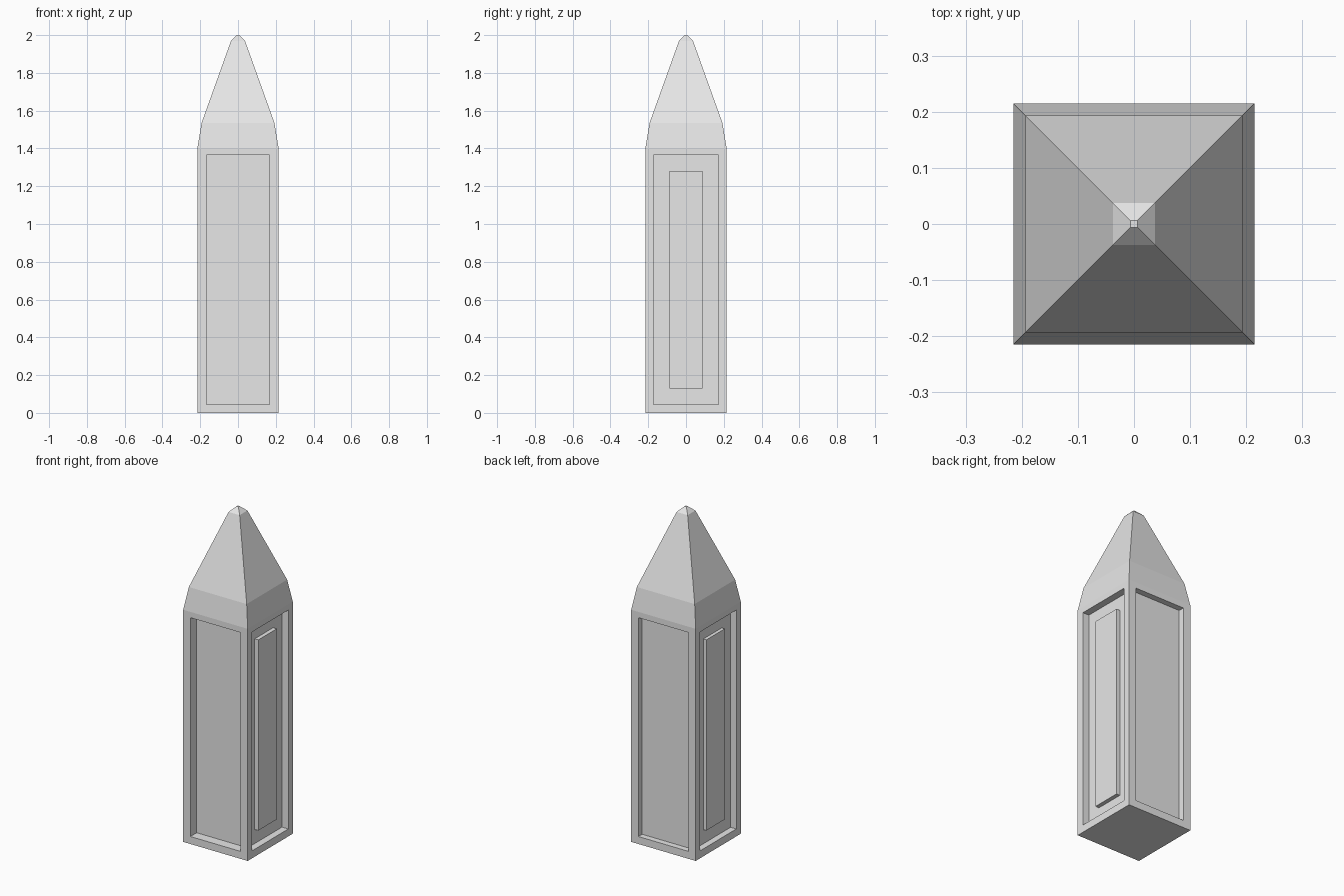
import bpy, bmesh
from mathutils import Vector

cube = bpy.data.objects.get("Cube")
if cube:
    bpy.data.objects.remove(cube, do_unlink=True)

stone = bpy.data.materials.new("grey_stone")
stone.use_nodes = True
grey = (0.8, 0.8, 0.8, 1.0)
stone.diffuse_color = grey
stone.node_tree.nodes["Principled BSDF"].inputs["Base Color"].default_value = grey

bm = bmesh.new()
HALF = 0.215


def ring(half, z):
    return [bm.verts.new((sx * half, sy * half, z))
            for sx, sy in ((-1, -1), (1, -1), (1, 1), (-1, 1))]


# Shaft, shoulder, spire and cap as stacked square sections
profile = [(HALF, 0), (HALF, 1.4), (0.193, 1.535), (0.037, 1.97), (0.006, 2.0)]
rings = [ring(h, z) for h, z in profile]
bm.faces.new(rings[0][::-1])
bm.faces.new(rings[-1])
shaft = []
for level, (low, high) in enumerate(zip(rings, rings[1:])):
    for i in range(4):
        j = (i + 1) % 4
        face = bm.faces.new((low[i], low[j], high[j], high[i]))
        if level == 0:
            shaft.append(face)
bm.normal_update()


def place(face, normal, half, z0, z1, depth):
    """Move a rectangular face to a given size, height range and depth."""
    side = Vector((-normal.y, normal.x, 0))
    mid = face.calc_center_median().z
    for v in face.verts:
        s = 1 if v.co.dot(side) > 0 else -1
        z = z1 if v.co.z > mid else z0
        v.co = normal * (HALF - depth) + side * (s * half) + Vector((0, 0, z))


def inset_to(face, normal, half, z0, z1, depth):
    """Inset a face to an exact rectangle in the same plane."""
    bmesh.ops.inset_individual(bm, faces=[face], thickness=0.02)
    place(face, normal, half, z0, z1, depth)


def step(face, normal, half, z0, z1, start, end):
    """Cut or raise a straight-walled rectangle."""
    inset_to(face, normal, half, z0, z1, start)
    inset_to(face, normal, half, z0, z1, end)


# Recess depth on the front, left, back and right faces
for face, depth in zip(shaft, (0.06, 0.042, 0.036, 0.038)):
    n = face.normal.copy()
    sideways = abs(n.x) > 0.5
    step(face, n, 0.172 if sideways else 0.167, 0.045, 1.365, 0, depth)
    # Raised panel inside each sideways recess
    if sideways:
        step(face, n, 0.088, 0.13, 1.28, depth, 0.018)

bmesh.ops.recalc_face_normals(bm, faces=bm.faces[:])
mesh = bpy.data.meshes.new("obelisk")
bm.to_mesh(mesh)
bm.free()
mesh.materials.append(stone)
obelisk = bpy.data.objects.new("obelisk", mesh)
bpy.context.collection.objects.link(obelisk)
